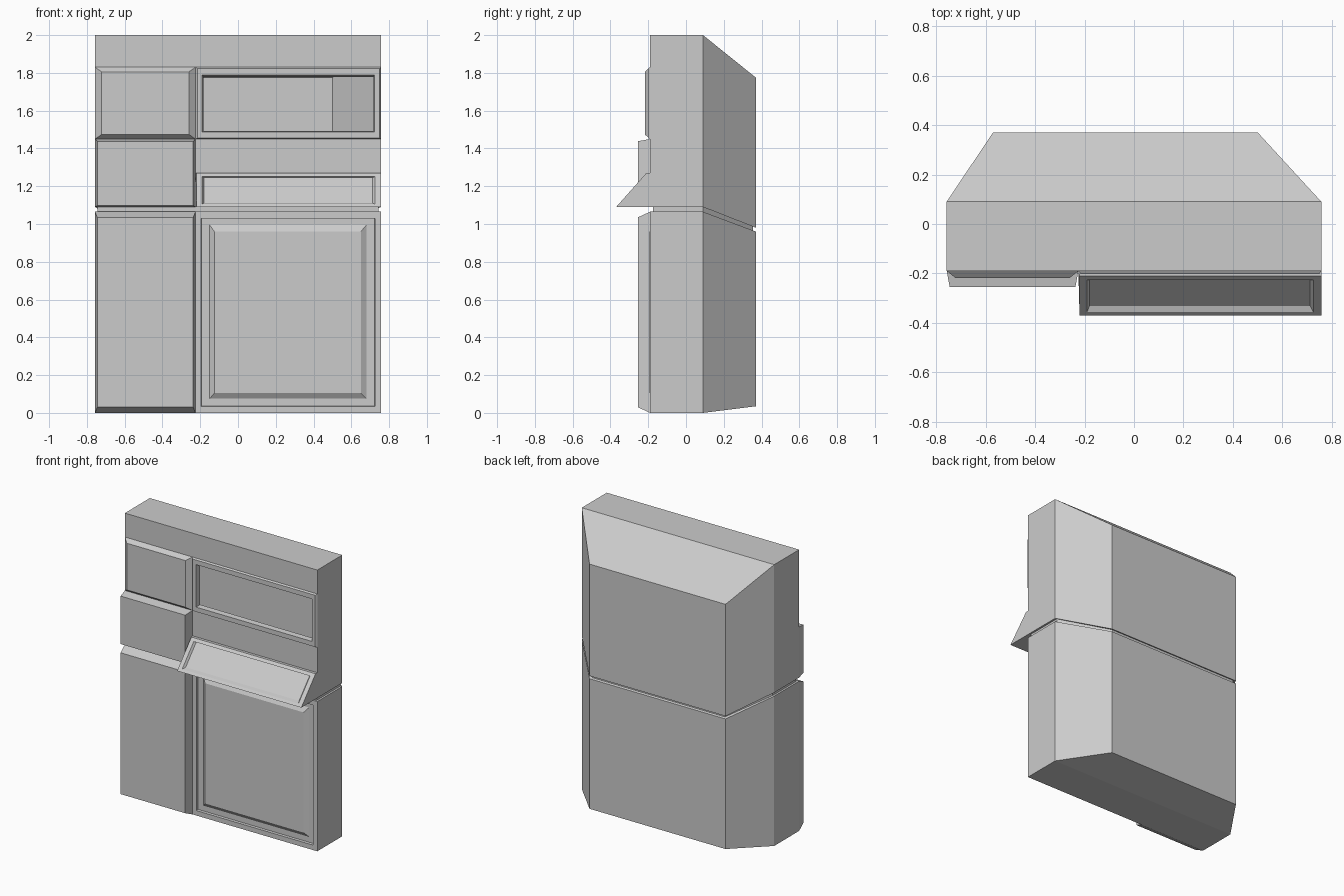
import bpy

if "Cube" in bpy.data.objects:
    bpy.data.objects.remove(bpy.data.objects["Cube"])

FRONT, MID, BACK = -0.19, 0.09, 0.37
W = 0.757          # half width
SPLIT = -0.225     # seam between left column and right column


def rect(x0, x1, z0, z1, y, y_top=None):
    """Upright four-point loop; y_top leans the upper edge."""
    yt = y if y_top is None else y_top
    return [(x0, y, z0), (x1, y, z0), (x1, yt, z1), (x0, yt, z1)]


def loft(name, loops, cap_back=False, cap_front=True):
    """Bridge loops ordered from back to front."""
    verts = [p for loop in loops for p in loop]
    faces = []
    for i in range(len(loops) - 1):
        a, b = 4 * i, 4 * i + 4
        faces += [(a + k, a + (k + 1) % 4, b + (k + 1) % 4, b + k) for k in range(4)]
    if cap_back:
        faces.append((3, 2, 1, 0))
    if cap_front:
        n = len(verts) - 4
        faces.append((n, n + 1, n + 2, n + 3))
    me = bpy.data.meshes.new(name)
    me.from_pydata(verts, [], faces)
    me.update()
    ob = bpy.data.objects.new(name, me)
    bpy.context.collection.objects.link(ob)
    return ob


def body(name, z0, z1, back_z0, back_z1, inset=0.0, cap_front=False):
    """Cabinet section: straight box in front, tapering towards the wall side."""
    w = W - inset
    return loft(name, [
        rect(-0.57 + inset, 0.50 - inset, back_z0, back_z1, BACK - inset),
        rect(-w, w, z0, z1, MID),
        rect(-w, w, z0, z1, FRONT + inset)], cap_back=True, cap_front=cap_front)


def left_panel(name, z0, z1, y, dx, dz0, dz1):
    """Raised panel with chamfered rim in the left column."""
    return loft(name, [
        rect(-W, SPLIT, z0, z1, FRONT),
        rect(-W + dx, SPLIT - dx, z0 + dz0, z1 - dz1, y)])


# Cabinet shells (open at the front, closed by the panels) and the seam between them
body("lower_body", 0.0, 1.065, 0.035, 0.96)
body("upper_body", 1.09, 2.0, 0.98, 1.775)
body("seam_neck", 1.06, 1.095, 0.955, 0.985, inset=0.014, cap_front=True)

# Plain strips of the upper front
loft("top_fascia", [rect(-W, W, 1.83, 2.0, FRONT)])
loft("middle_fascia", [rect(SPLIT, W, 1.27, 1.45, FRONT)])

# Left column panels
left_panel("lower_left_panel", 0.0, 1.065, -0.255, 0.012, 0.03, 0.03)
left_panel("middle_left_panel", 1.09, 1.45, -0.255, 0.012, 0.007, 0.012)
left_panel("upper_left_panel", 1.45, 1.83, -0.218, 0.035, 0.024, 0.024)

# Window frame, open into the hollow upper body
loft("window_frame", [
    rect(SPLIT, W, 1.45, 1.83, FRONT),
    rect(SPLIT + 0.01, W - 0.008, 1.455, 1.823, -0.202),
    rect(-0.19, 0.722, 1.488, 1.79, -0.202),
    rect(-0.182, 0.717, 1.493, 1.778, -0.165)], cap_front=False)

# Lower right door: shallow recess around a raised field
loft("lower_right_door", [
    rect(SPLIT, W, 0.0, 1.065, FRONT),
    rect(-0.195, 0.725, 0.035, 1.03, FRONT),
    rect(-0.193, 0.723, 0.037, 1.028, -0.172),
    rect(-0.15, 0.68, 0.075, 0.995, -0.172),
    rect(-0.125, 0.65, 0.105, 0.96, -0.192)])


# Tilted hatch with a sunken centre
def hatch_loop(x0, x1, z0, z1, sink=0.0):
    slope = lambda z: -0.37 + (z - 1.09) * 0.16 / 0.18 + sink
    return rect(x0, x1, z0, z1, slope(z0), slope(z1))


loft("tilted_hatch", [
    rect(SPLIT, W, 1.09, 1.27, FRONT),
    hatch_loop(-0.22, W, 1.09, 1.27),
    hatch_loop(-0.19, 0.725, 1.105, 1.252),
    hatch_loop(-0.18, 0.712, 1.112, 1.245, 0.02)])
